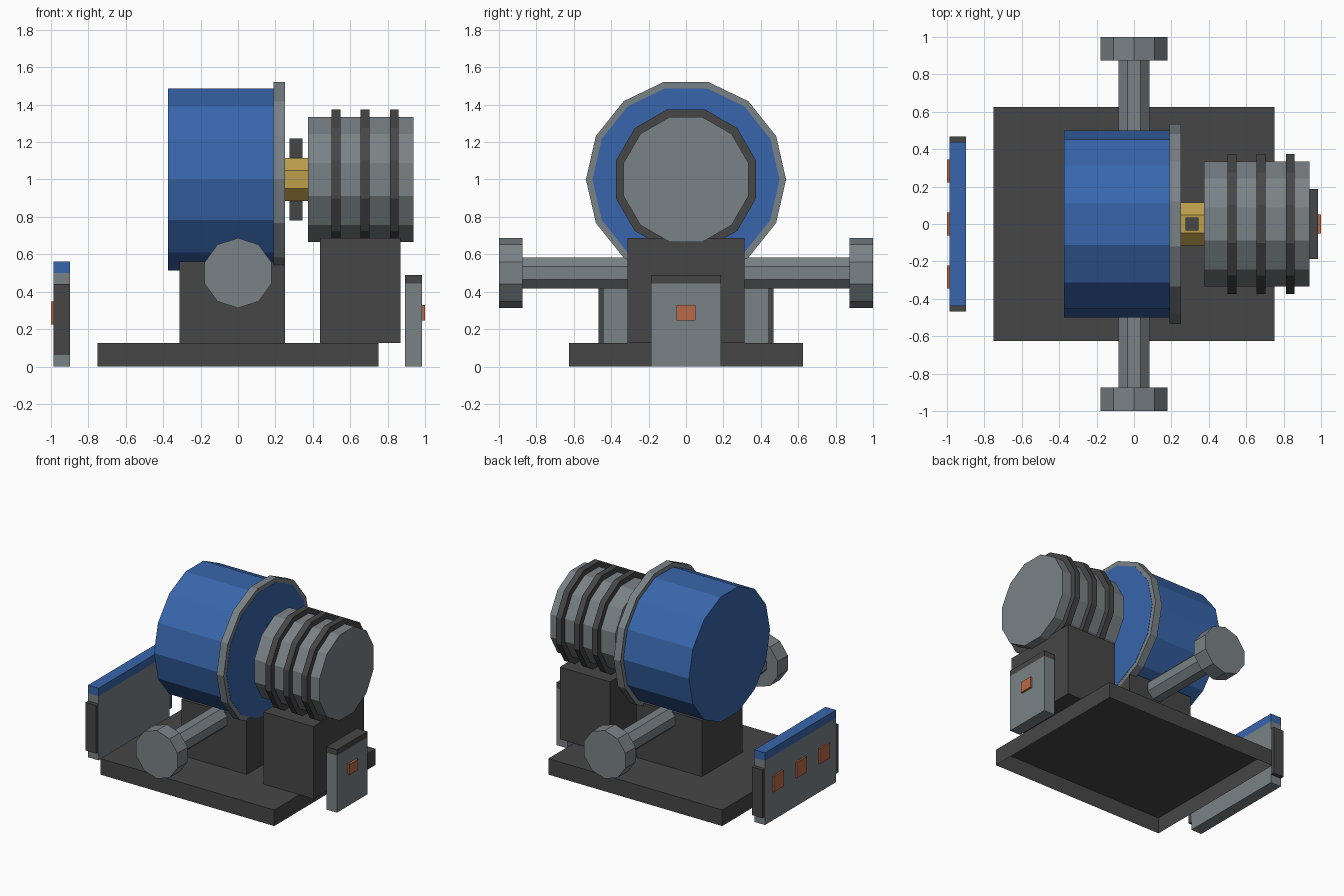
import bpy, bmesh, math

if "Cube" in bpy.data.objects:
    bpy.data.objects.remove(bpy.data.objects["Cube"])


def lin(c):
    c /= 255
    return c / 12.92 if c <= 0.04045 else ((c + 0.055) / 1.055) ** 2.4


def material(name, r, g, b):
    m = bpy.data.materials.new(name)
    m.diffuse_color = (lin(r), lin(g), lin(b), 1)
    m.use_nodes = True
    m.node_tree.nodes["Principled BSDF"].inputs["Base Color"].default_value = m.diffuse_color
    return m


DARK = material("dark_grey", 70, 70, 70)
GREY = material("steel_grey", 122, 130, 134)
BLUE = material("blue_paint", 56, 102, 172)
GOLD = material("brass", 190, 160, 76)
ORANGE = material("orange", 184, 106, 72)


def finish(name, bm, mat):
    bmesh.ops.recalc_face_normals(bm, faces=bm.faces)
    me = bpy.data.meshes.new(name)
    bm.to_mesh(me)
    bm.free()
    me.materials.append(mat)
    ob = bpy.data.objects.new(name, me)
    bpy.context.collection.objects.link(ob)
    return ob


def box(name, x, y, z, mat, open_bottom=False):
    bm = bmesh.new()
    bmesh.ops.create_cube(bm, size=1)
    for v in bm.verts:
        v.co = [lo + (c + 0.5) * (hi - lo) for c, (lo, hi) in zip(v.co, (x, y, z))]
    bmesh.ops.recalc_face_normals(bm, faces=bm.faces)
    if open_bottom:
        low = [f for f in bm.faces if f.normal.z < -0.9]
        bmesh.ops.delete(bm, geom=low, context='FACES_ONLY')
    return finish(name, bm, mat)


def prism(name, axis, a, b, z, r, n, mat, half_step=True):
    """n-sided cylinder along x or y, centred at height z."""
    bm = bmesh.new()
    rings = []
    for t in (a, b):
        ring = []
        for i in range(n):
            ang = 2 * math.pi * (i + 0.5 * half_step) / n
            u, w = r * math.cos(ang), z + r * math.sin(ang)
            ring.append(bm.verts.new((t, u, w) if axis == 'x' else (u, t, w)))
        bm.faces.new(ring)
        rings.append(ring)
    for i in range(n):
        j = (i + 1) % n
        bm.faces.new((rings[0][i], rings[0][j], rings[1][j], rings[1][i]))
    return finish(name, bm, mat)


# Base tray (open underneath) and pedestals
box("base", (-0.75, 0.75), (-0.625, 0.625), (0, 0.125), DARK, open_bottom=True)
box("pump_pedestal", (-0.3125, 0.25), (-0.25, 0.25), (0.125, 0.5625), DARK)
box("motor_pedestal", (0.4375, 0.87), (-0.3125, 0.3125), (0.125, 0.6875), DARK)

# Pump casing and flange
prism("pump_casing", 'x', -0.375, 0.252, 1, 0.5, 14, BLUE, False)
prism("casing_flange", 'x', 0.19, 0.25, 1, 0.535, 14, GREY, False)

# Coupling with its cross bar
prism("coupling", 'x', 0.25, 0.375, 1, 0.125, 8, GOLD)
box("coupling_bar", (0.275, 0.345), (-0.035, 0.035), (0.78, 1.22), DARK)

# Motor with cooling rings
prism("motor", 'x', 0.375, 0.9375, 1, 0.345, 12, GREY)
for i in range(3):
    x = 0.5 + 0.156 * i
    prism(f"motor_ring_{i + 1}", 'x', x, x + 0.047, 1, 0.388, 12, DARK)

# Side pipes with end flanges
for side, s in (("front", -1), ("back", 1)):
    prism(f"{side}_pipe", 'y', s * 0.2, s * 0.9, 0.5, 0.0885, 8, GREY)
    prism(f"{side}_pipe_flange", 'y', s * 0.875, s, 0.5, 0.1875, 10, GREY)

# Left control panel
px = (-0.9875, -0.897)
box("left_panel", px, (-0.4375, 0.4375), (0, 0.5), GREY)
box("left_panel_cap", px, (-0.4375, 0.4375), (0.5, 0.5625), BLUE)
for side, s in (("front", -1), ("back", 1)):
    box(f"left_panel_{side}_end", px, sorted((s * 0.4375, s * 0.468)), (0.065, 0.44), DARK)
for i, y in enumerate((-0.284, 0, 0.284)):
    box(f"left_panel_button_{i + 1}", (-1, -0.9875), (y - 0.062, y + 0.062), (0.225, 0.347), ORANGE)

# Right control panel
px = (0.893, 0.985)
box("right_panel", px, (-0.1875, 0.1875), (0, 0.445), GREY)
box("right_panel_cap", px, (-0.1875, 0.1875), (0.445, 0.49), DARK)
box("right_panel_button", (0.985, 1), (-0.052, 0.052), (0.246, 0.33), ORANGE)
